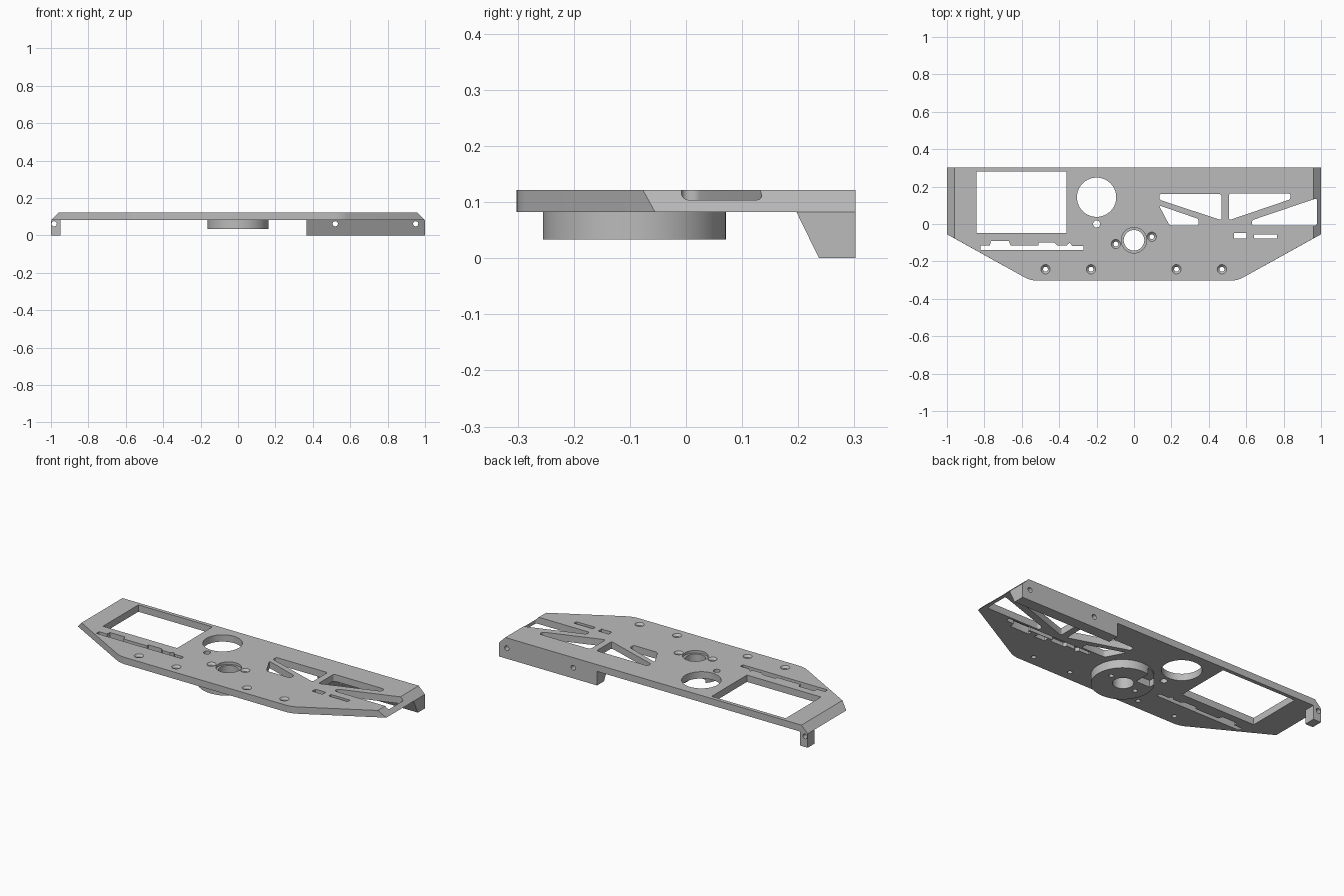
import bpy, bmesh
from math import pi
from mathutils import Matrix, Vector

if "Cube" in bpy.data.objects:
    bpy.data.objects.remove(bpy.data.objects["Cube"], do_unlink=True)

grey = bpy.data.materials.new("plain grey")
grey.use_nodes = True
grey.diffuse_color = (0.5, 0.5, 0.5, 1)
grey.node_tree.nodes["Principled BSDF"].inputs["Base Color"].default_value = (0.5, 0.5, 0.5, 1)

BOTTOM, TOP = 0.082, 0.122


def finish(name, bm):
    bmesh.ops.recalc_face_normals(bm, faces=bm.faces)
    mesh = bpy.data.meshes.new(name)
    bm.to_mesh(mesh)
    bm.free()
    mesh.materials.append(grey)
    obj = bpy.data.objects.new(name, mesh)
    bpy.context.collection.objects.link(obj)
    return obj


def prism(name, points, z0, z1, radius=0.0, top=None, keep=None):
    """Extruded outline; vertical edges may be rounded, top outline may differ."""
    bm = bmesh.new()
    low = [bm.verts.new((x, y, z0)) for x, y in points]
    high = [bm.verts.new((x, y, z1)) for x, y in (top or points)]
    bm.faces.new(low)
    bm.faces.new(high)
    n = len(low)
    for i in range(n):
        j = (i + 1) % n
        bm.faces.new((low[i], low[j], high[j], high[i]))
    if radius:
        edges = [bm.edges.get((low[i], high[i])) for i in (keep or range(n))]
        bmesh.ops.bevel(bm, geom=edges, offset=radius, segments=4,
                        profile=0.5, affect='EDGES')
    return finish(name, bm)


def rect(x0, x1, y0, y1):
    return [(x0, y0), (x1, y0), (x1, y1), (x0, y1)]


def cylinder(name, center, r0, depth, r1=None, axis='Z', segments=32):
    bm = bmesh.new()
    matrix = Matrix.Translation(Vector(center))
    if axis == 'Y':
        matrix = matrix @ Matrix.Rotation(pi / 2, 4, 'X')
    bmesh.ops.create_cone(bm, cap_ends=True, segments=segments, radius1=r0,
                          radius2=r0 if r1 is None else r1, depth=depth, matrix=matrix)
    return finish(name, bm)


def cut(target, cutter):
    cutter.hide_render = True
    mod = target.modifiers.new("cut", 'BOOLEAN')
    mod.operation = 'DIFFERENCE'
    mod.solver = 'EXACT'
    mod.object = cutter
    graph = bpy.context.evaluated_depsgraph_get()
    mesh = bpy.data.meshes.new_from_object(target.evaluated_get(graph))
    target.modifiers.clear()
    target.data = mesh
    bpy.data.objects.remove(cutter, do_unlink=True)


# Main plate with sloping ends
outline = [(-1, 0.302), (-1, -0.055), (-0.555, -0.302), (0.555, -0.302), (1, -0.055), (1, 0.302)]
upper = [(-0.96, 0.302), (-0.96, -0.077), (-0.555, -0.302), (0.555, -0.302), (0.96, -0.077), (0.96, 0.302)]
plate = prism("main_plate", outline, BOTTOM, TOP, 0.03, upper, keep=(2, 3))

# Window, narrow slots and notched slot
openings = [(rect(-0.842, -0.362, -0.047, 0.28), 0),
            (rect(0.535, 0.602, -0.078, -0.048), 0.004),
            (rect(0.642, 0.765, -0.077, -0.055), 0.004)]
slot = [(-0.82, -0.14), (-0.27, -0.14), (-0.27, -0.117), (-0.33, -0.117), (-0.345, -0.1),
        (-0.36, -0.115), (-0.41, -0.115), (-0.425, -0.1), (-0.51, -0.1), (-0.51, -0.115),
        (-0.66, -0.115), (-0.67, -0.09), (-0.765, -0.09), (-0.77, -0.115), (-0.82, -0.115)]
openings.append((slot, 0))
# Truss openings
openings += [([(0.135, 0.16), (0.468, 0.16), (0.468, 0.02), (0.135, 0.13)], 0.012),
             ([(0.507, 0.163), (0.836, 0.163), (0.836, 0.132), (0.507, 0.02)], 0.012),
             ([(0.133, 0.1), (0.345, 0.027), (0.345, -0.008), (0.19, -0.008)], 0.012),
             ([(0.63, 0.02), (0.978, 0.138), (0.978, -0.008), (0.63, -0.008)], 0.012)]
for points, radius in openings:
    cut(plate, prism("cutter", points, 0.05, 0.2, radius))

# Blind channel under the left side
channel = [(-x, -0.16 - y) for x, y in slot]
cut(plate, prism("cutter", channel, 0.05, 0.105))

# Round openings
cut(plate, cylinder("cutter", (-0.2, 0.143, 0.1), 0.105, 0.2, segments=64))
cut(plate, cylinder("cutter", (-0.2, 0, 0.1), 0.019, 0.2))

# Hub below the plate, with a pocket beside the bore
hub = cylinder("hub", (0, -0.092, 0.058), 0.163, 0.05, segments=64)
cut(hub, prism("cutter", rect(-0.13, -0.04, -0.03, 0.09), 0.02, 0.072))
for part in (plate, hub):
    cut(part, cylinder("cutter", (0, -0.087, 0.1), 0.055, 0.3, segments=48))
cut(plate, cylinder("cutter", (0, -0.087, 0.122), 0.068, 0.03, segments=48))

# Countersunk screw holes
screws = [(x, -0.242) for x in (-0.473, -0.23, 0.227, 0.47)] + [(-0.097, -0.107), (0.095, -0.068)]
for x, y in screws:
    for part in (plate, hub):
        cut(part, cylinder("cutter", (x, y, 0.1), 0.013, 0.2, segments=24))
    cut(plate, cylinder("cutter", (x, y, 0.1175), 0.013, 0.015, 0.028, segments=24))

# Wedge rail on the back left and leg on the back right
rail = prism("back_rail", rect(0.365, 1, 0.237, 0.302), 0.0, BOTTOM,
             top=rect(0.365, 1, 0.197, 0.302))
leg = prism("back_leg", rect(-1, -0.95, 0.237, 0.302), 0.0, BOTTOM)
for part, x in ((rail, 0.95), (rail, 0.52), (leg, -0.983)):
    cut(part, cylinder("cutter", (x, 0.26, 0.062), 0.014, 0.3, axis='Y', segments=24))

# Smooth the round walls, keep edges sharp
bpy.ops.object.select_all(action='DESELECT')
for part in (plate, hub, rail, leg):
    part.select_set(True)
bpy.context.view_layer.objects.active = plate
bpy.ops.object.shade_smooth_by_angle(angle=0.5)
